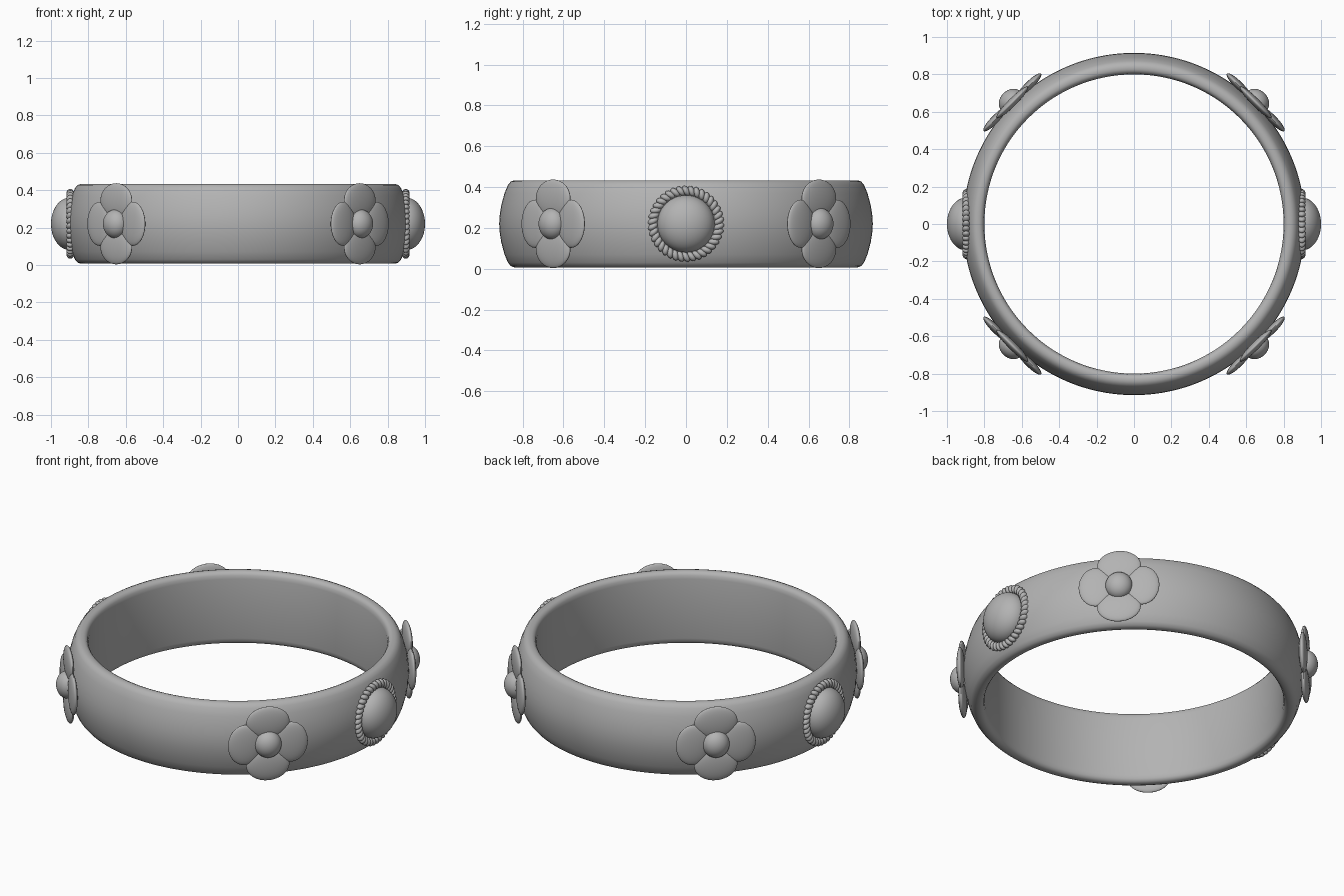
import bpy, bmesh
from math import pi, cos, sin, radians
from mathutils import Matrix, Vector

cube = bpy.data.objects.get("Cube")
if cube:
    bpy.data.objects.remove(cube, do_unlink=True)

MID = 0.22  # height of the band's centre line

metal = bpy.data.materials.new("grey metal")
metal.use_nodes = True
metal.diffuse_color = (0.45, 0.45, 0.45, 1)
metal.node_tree.nodes["Principled BSDF"].inputs["Base Color"].default_value = (0.45, 0.45, 0.45, 1)


def finish(bm, name):
    """Turn a bmesh into a smooth shaded object."""
    bmesh.ops.recalc_face_normals(bm, faces=bm.faces)
    mesh = bpy.data.meshes.new(name)
    bm.to_mesh(mesh)
    bm.free()
    mesh.materials.append(metal)
    obj = bpy.data.objects.new(name, mesh)
    bpy.context.collection.objects.link(obj)
    bpy.ops.object.select_all(action='DESELECT')
    obj.select_set(True)
    bpy.context.view_layer.objects.active = obj
    bpy.ops.object.shade_smooth_by_angle(angle=radians(50))
    return obj


def ellipsoid(bm, frame, size, segments=32):
    scale = Matrix.Diagonal((*size, 1))
    bmesh.ops.create_uvsphere(bm, u_segments=segments, v_segments=segments // 2,
                              radius=1, matrix=frame @ scale)


def outward_frame(angle, radius):
    """Local x points out of the band, y along it, z up."""
    return (Matrix.Rotation(angle, 4, 'Z')
            @ Matrix.Translation((radius, 0, MID)))


# Band: a domed profile spun around the upright axis
upper = [(0.80, 0.0), (0.80, 0.175), (0.804, 0.195), (0.812, 0.207),
         (0.825, 0.213), (0.842, 0.213), (0.858, 0.207), (0.872, 0.19),
         (0.889, 0.15), (0.905, 0.09), (0.912, 0.045), (0.915, 0.0)]
lower = [(r, -z) for r, z in reversed(upper[1:-1])]
bm = bmesh.new()
ring = [bm.verts.new((r, 0, MID + z)) for r, z in upper + lower]
edges = [bm.edges.new((ring[i - 1], ring[i])) for i in range(len(ring))]
bmesh.ops.spin(bm, geom=ring + edges, cent=(0, 0, 0), axis=(0, 0, 1),
               angle=2 * pi, steps=144, use_merge=True)
bmesh.ops.remove_doubles(bm, verts=bm.verts, dist=0.0001)
finish(bm, "band")

# Flowers: four flat petals around a round centre
corners = {"front_left": -45, "back_left": 45, "back_right": 135, "front_right": 225}
for place, degrees in corners.items():
    angle = radians(degrees)
    bm = bmesh.new()
    for k in range(4):
        turn = Matrix.Rotation(k * pi / 2, 4, 'X')
        frame = outward_frame(angle, 0.92) @ turn @ Matrix.Translation((0, 0, 0.125))
        ellipsoid(bm, frame, (0.022, 0.118, 0.092))
    finish(bm, place + "_petals")
    bm = bmesh.new()
    ellipsoid(bm, outward_frame(angle, 0.926), (0.062, 0.073, 0.077))
    finish(bm, place + "_flower_centre")

# Domed stones, each in a twisted rope border
BEADS = 38
for side, angle in (("left", 0), ("right", pi)):
    bm = bmesh.new()
    ellipsoid(bm, outward_frame(angle, 0.9), (0.1, 0.14, 0.14), 48)
    finish(bm, side + "_domed_stone")
    bm = bmesh.new()
    for k in range(BEADS):
        turn = Matrix.Rotation(2 * pi * k / BEADS, 4, 'X')
        slant = Matrix.Rotation(radians(30), 4, 'X')
        frame = outward_frame(angle, 0.897) @ turn @ Matrix.Translation((0, 0, 0.162)) @ slant
        ellipsoid(bm, frame, (0.021, 0.016, 0.027), 16)
    finish(bm, side + "_rope_border")
